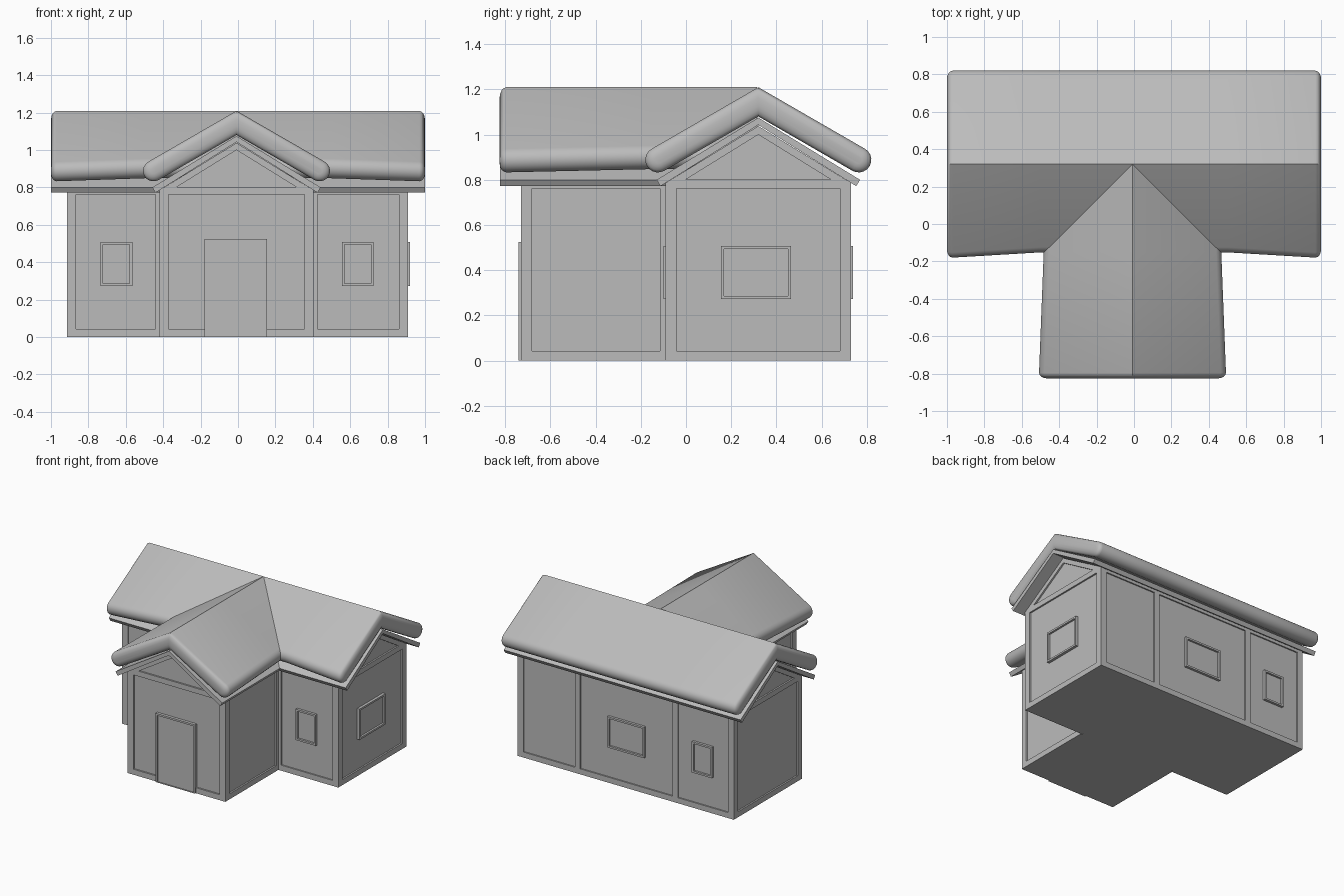
import bpy, bmesh, math
from mathutils import Vector

cube = bpy.data.objects.get("Cube")
if cube:
    bpy.data.objects.remove(cube)

grey = bpy.data.materials.new("plain_grey")
grey.use_nodes = True
COLOUR = (0.5, 0.5, 0.5, 1)
grey.diffuse_color = COLOUR
grey.node_tree.nodes["Principled BSDF"].inputs["Base Color"].default_value = COLOUR

# Layout: the two blocks share one gable section
WEST, EAST, FRONT, STEP, BACK = -0.915, 0.91, -0.73, -0.09, 0.73
HALF, EAVE, APEX = 0.412, 0.785, 1.038
WING_X, MAIN_Y = -0.008, 0.32
RECESS = 0.012


def finish(name, bm, smooth=False):
    bmesh.ops.recalc_face_normals(bm, faces=bm.faces)
    mesh = bpy.data.meshes.new(name)
    bm.to_mesh(mesh)
    bm.free()
    mesh.materials.append(grey)
    obj = bpy.data.objects.new(name, mesh)
    bpy.context.collection.objects.link(obj)
    if smooth:
        bpy.ops.object.select_all(action="DESELECT")
        obj.select_set(True)
        bpy.context.view_layer.objects.active = obj
        bpy.ops.object.shade_smooth_by_angle(angle=math.radians(35))
    return obj


def loft(name, sections, smooth=False):
    """Skin rings of equal length and cap both ends."""
    bm = bmesh.new()
    rings = [[bm.verts.new(p) for p in s] for s in sections]
    n = len(rings[0])
    for a, b in zip(rings, rings[1:]):
        for i in range(n):
            j = (i + 1) % n
            bm.faces.new((a[i], a[j], b[j], b[i]))
    bm.faces.new(rings[0])
    bm.faces.new(rings[-1])
    return finish(name, bm, smooth)


def across_wing(profile, at):
    return [(WING_X + u, at, z) for u, z in profile]


def across_main(profile, at):
    return [(at, MAIN_Y + u, z) for u, z in profile]


# Walls: recessed cores, later dressed with raised frames
h = HALF - RECESS
house = [(-h, 0), (h, 0), (h, EAVE), (0, APEX), (-h, EAVE)]
loft("main_walls", [across_main(house, x) for x in (WEST + RECESS, EAST - RECESS)])
loft("wing_walls", [across_wing(house, y) for y in (FRONT + RECESS, MAIN_Y)])


class Side:
    """A wall plane: u runs along the wall, z up, depth outwards."""
    def __init__(self, axis, pos, sign):
        self.axis, self.pos, self.sign = axis, pos, sign

    def at(self, u, z, depth):
        d = self.pos + self.sign * depth
        return Vector((d, u, z)) if self.axis == "x" else Vector((u, d, z))


def rect(u0, u1, z0, z1):
    return [(u0, z0), (u1, z0), (u1, z1), (u0, z1)]


def frame(name, side, outer, inner, depth):
    """Closed border between two outlines, from the recess out to depth."""
    bm = bmesh.new()
    loops = [[bm.verts.new(side.at(u, z, d)) for u, z in pts]
             for pts, d in ((outer, -RECESS), (outer, depth), (inner, depth), (inner, -RECESS))]
    n = len(outer)
    for a, b in zip(loops, loops[1:] + loops[:1]):
        for i in range(n):
            j = (i + 1) % n
            bm.faces.new((a[i], a[j], b[j], b[i]))
    return finish(name, bm)


def slab(name, side, outline, depth):
    loft(name, [[side.at(u, z, d) for u, z in outline] for d in (-RECESS - 0.005, depth)])


def wall_frame(name, side, u0, u1, left=0.048, right=0.048):
    frame(name, side, rect(u0, u1, 0, EAVE), rect(u0 + left, u1 - right, 0.042, 0.762), 0)


def gable_frame(name, side, mid):
    frame(name, side, [(mid - HALF, EAVE), (mid + HALF, EAVE), (mid, APEX)],
          [(mid - 0.32, 0.802), (mid + 0.32, 0.802), (mid, 1.0)], 0)


def window(name, side, mid, width):
    u0, u1 = mid - width / 2, mid + width / 2
    frame(name + "_frame", side, rect(u0, u1, 0.272, 0.508),
          rect(u0 + 0.014, u1 - 0.014, 0.286, 0.494), 0.009)
    slab(name + "_pane", side, rect(u0 + 0.01, u1 - 0.01, 0.28, 0.5), -0.006)


W0, W1 = WING_X - HALF, WING_X + HALF
front = Side("y", FRONT, -1)
step = Side("y", STEP, -1)
back = Side("y", BACK, 1)
east = Side("x", EAST, 1)
west = Side("x", WEST, -1)

# Timber frames
wall_frame("wing_front_frame", front, W0, W1)
gable_frame("wing_gable_frame", front, WING_X)
for label, pos, sign in (("left", W1, 1), ("right", W0, -1)):
    wall_frame(f"wing_{label}_frame", Side("x", pos, sign), FRONT, STEP, right=0.025)
for label, side in (("left", east), ("right", west)):
    wall_frame(f"main_{label}_frame", side, STEP, BACK)
    gable_frame(f"main_{label}_gable_frame", side, MAIN_Y)
wall_frame("step_right_frame", step, WEST, W0, right=0.022)
wall_frame("step_left_frame", step, W1, EAST, left=0.022)
wall_frame("back_right_frame", back, WEST, W0, right=0.022)
wall_frame("back_middle_frame", back, W0, W1, 0.022, 0.022)
wall_frame("back_left_frame", back, W1, EAST, left=0.022)

# Windows
window("step_right_window", step, -0.65, 0.17)
window("step_left_window", step, 0.64, 0.17)
window("main_left_window", east, 0.31, 0.31)
window("back_middle_window", back, WING_X, 0.31)
window("back_right_window", back, -0.65, 0.17)

# Door
d0, d1 = -0.178, 0.155
slab("door", front, rect(d0 + 0.01, d1 - 0.01, 0, 0.515), 0.002)
frame("door_frame", front, rect(d0, d1, 0, 0.525), rect(d0 + 0.014, d1 - 0.014, 0.004, 0.511), 0.01)

# Thin roof boards
boards = [(0, 1.075), (0.45, 0.8), (0.433, 0.772), (0, 1.043), (-0.433, 0.772), (-0.45, 0.8)]
loft("main_roof_boards", [across_main(boards, x) for x in (-1, 1)])
loft("wing_roof_boards", [across_wing(boards, y) for y in (-0.822, MAIN_Y)])

# Thick soft roof covering: a bent capsule section
R, SPINE, PITCH = 0.056, 1.145, math.radians(30)
STEPS = 10


def capsule(inset=0, low=0.5, high=0.5):
    r = R - inset
    rise = r / math.cos(PITCH)
    pts = [(0, SPINE + rise)]
    for side, reach in ((1, high - R), (-1, low - R)):
        arc = []
        for k in range(STEPS + 1):
            a = math.pi / 2 - PITCH - math.pi * k / STEPS
            arc.append((side * (reach + r * math.cos(a)),
                        SPINE - reach * math.tan(PITCH) + r * math.sin(a)))
        pts += arc if side > 0 else [(0, SPINE - rise)] + arc[::-1]
    return pts


# Rounded gable ends: distance from the end, and how far the section shrinks
ROUND = [(0, 0.04), (0.003, 0.025), (0.01, 0.011), (0.018, 0.004), (0.03, 0)]
right_end = [across_main(capsule(i), -1 + d) for d, i in ROUND]
left_end = [across_main(capsule(i), 1 - d) for d, i in reversed(ROUND)]
middle = [across_main(capsule(low=0.472), x) for x in (-0.5, 0.5)]
loft("main_roof", right_end + middle + left_end, smooth=True)

wing = [across_wing(capsule(i), -0.825 + d) for d, i in ROUND]
wing += [across_wing(capsule(low=0.475, high=0.475), y) for y in (-0.15, 0.315)]
loft("wing_roof", wing, smooth=True)
